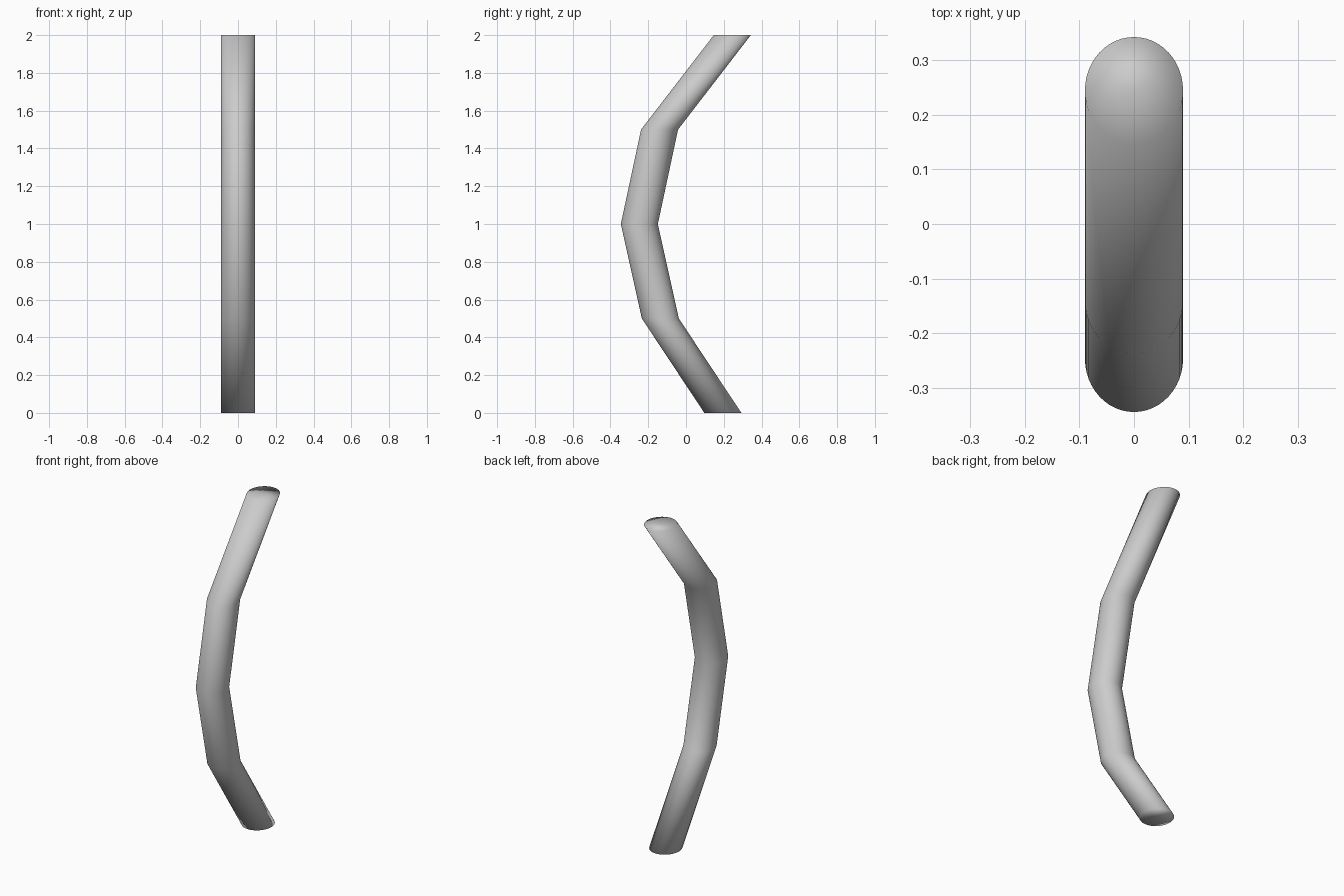
import bpy, bmesh, math

if "Cube" in bpy.data.objects:
    bpy.data.objects.remove(bpy.data.objects["Cube"])

SIDES = 48
RX, RY = 0.09, 0.098
# centre line: (y, z) of each horizontal elliptical ring
PATH = [(0.195, 0.0), (-0.136, 0.5), (-0.247, 1.0), (-0.14, 1.5), (0.245, 2.0)]


def ring(bm, y, z):
    angles = [2 * math.pi * i / SIDES for i in range(SIDES)]
    return [bm.verts.new((RX * math.cos(a), y + RY * math.sin(a), z)) for a in angles]


def cap(bm, loop, y, z):
    centre = bm.verts.new((0, y, z))
    for i in range(SIDES):
        bm.faces.new((loop[i], loop[(i + 1) % SIDES], centre))


bm = bmesh.new()
rings = [ring(bm, y, z) for y, z in PATH]

# tube wall
for low, high in zip(rings, rings[1:]):
    for i in range(SIDES):
        j = (i + 1) % SIDES
        bm.faces.new((low[i], low[j], high[j], high[i]))

# closed ends
cap(bm, rings[0], *PATH[0])
cap(bm, rings[-1], *PATH[-1])
bmesh.ops.recalc_face_normals(bm, faces=bm.faces)

# smooth throughout, including the end rims
for face in bm.faces:
    face.smooth = True

mesh = bpy.data.meshes.new("bent_rod")
bm.to_mesh(mesh)
bm.free()
bpy.context.collection.objects.link(bpy.data.objects.new("bent_rod", mesh))
